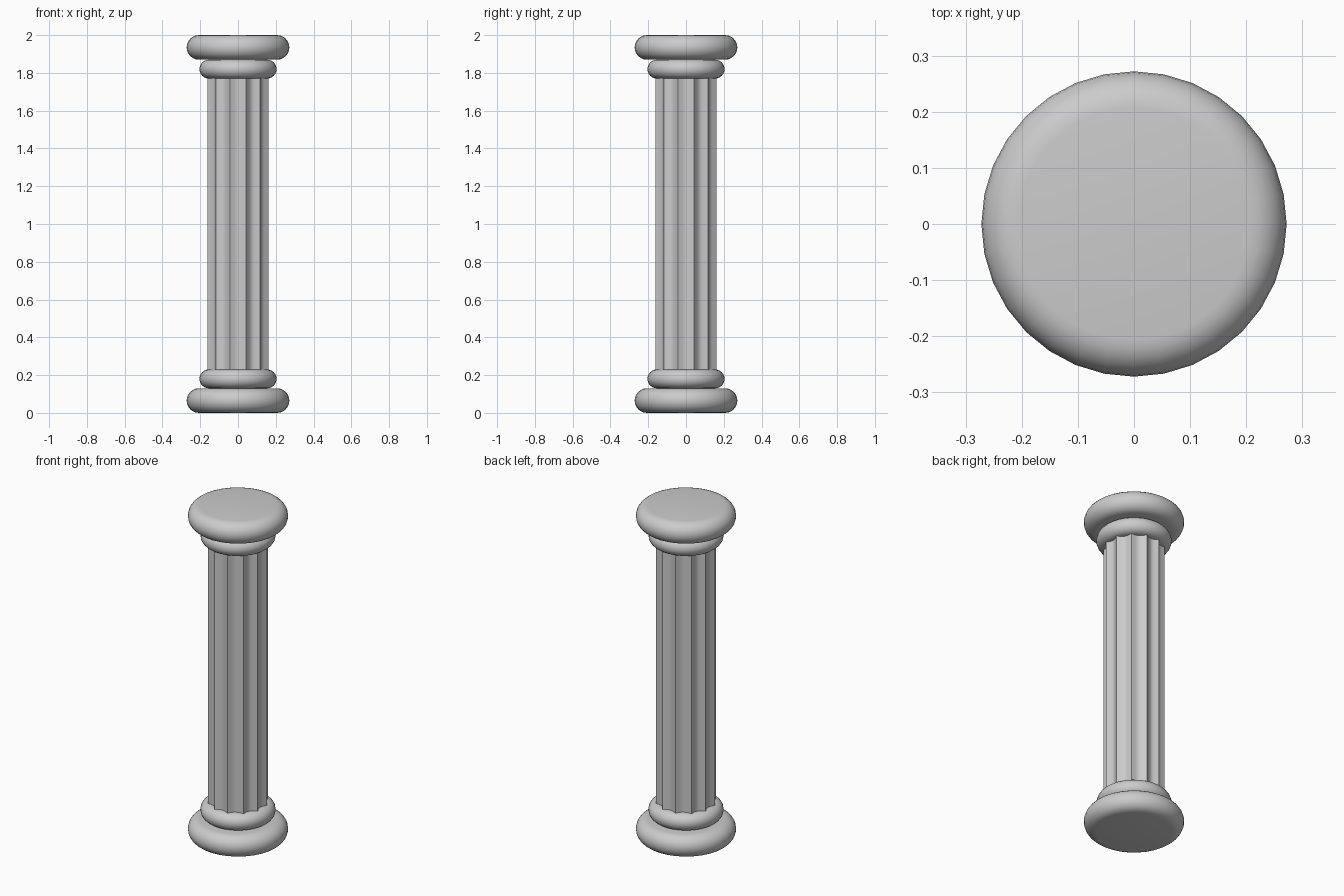
import bpy, bmesh, math

if "Cube" in bpy.data.objects:
    bpy.data.objects.remove(bpy.data.objects["Cube"])

SIDES = 32
FLUTES = 12


def make_object(name, bm, angle):
    bmesh.ops.recalc_face_normals(bm, faces=bm.faces)
    mesh = bpy.data.meshes.new(name)
    bm.to_mesh(mesh)
    bm.free()
    ob = bpy.data.objects.new(name, mesh)
    bpy.context.collection.objects.link(ob)
    bpy.ops.object.select_all(action='DESELECT')
    ob.select_set(True)
    bpy.context.view_layer.objects.active = ob
    bpy.ops.object.shade_smooth_by_angle(angle=math.radians(angle))
    return ob


def loft(name, rings, angle=40):
    """Skin a stack of closed rings and cap both ends."""
    bm = bmesh.new()
    loops = [[bm.verts.new(p) for p in ring] for ring in rings]
    for a, b in zip(loops, loops[1:]):
        for i in range(len(a)):
            j = (i + 1) % len(a)
            bm.faces.new((a[i], a[j], b[j], b[i]))
    bm.faces.new(loops[0][::-1])
    bm.faces.new(loops[-1])
    return make_object(name, bm, angle)


def circle(r, z):
    return [(r * math.cos(2 * math.pi * i / SIDES),
             r * math.sin(2 * math.pi * i / SIDES), z) for i in range(SIDES)]


def cushion(name, radius, z0, z1, steps=12):
    """Disc with a fully rounded rim."""
    h = (z1 - z0) / 2
    rings = []
    for k in range(steps + 1):
        a = -math.pi / 2 + math.pi * k / steps
        rings.append(circle(radius - h + h * math.cos(a), z0 + h + h * math.sin(a)))
    return loft(name, rings)


# Base and capital: mirrored pairs of rounded discs
cushion("base_plinth", 0.272, 0.0, 0.13)
cushion("base_ring", 0.204, 0.13, 0.23)
cushion("capital_ring", 0.204, 1.77, 1.87)
cushion("capital_slab", 0.272, 1.87, 2.0)


# Fluted shaft: scalloped cross-section with a groove facing each axis
def scallop(z, per_flute=10):
    n = FLUTES * per_flute
    pts = []
    for i in range(n):
        t = 2 * math.pi * i / n
        r = 0.166 - 0.021 * abs(math.cos(FLUTES / 2 * t))
        pts.append((r * math.cos(t), r * math.sin(t), z))
    return pts


loft("fluted_shaft", [scallop(0.2), scallop(1.8)], 35)
